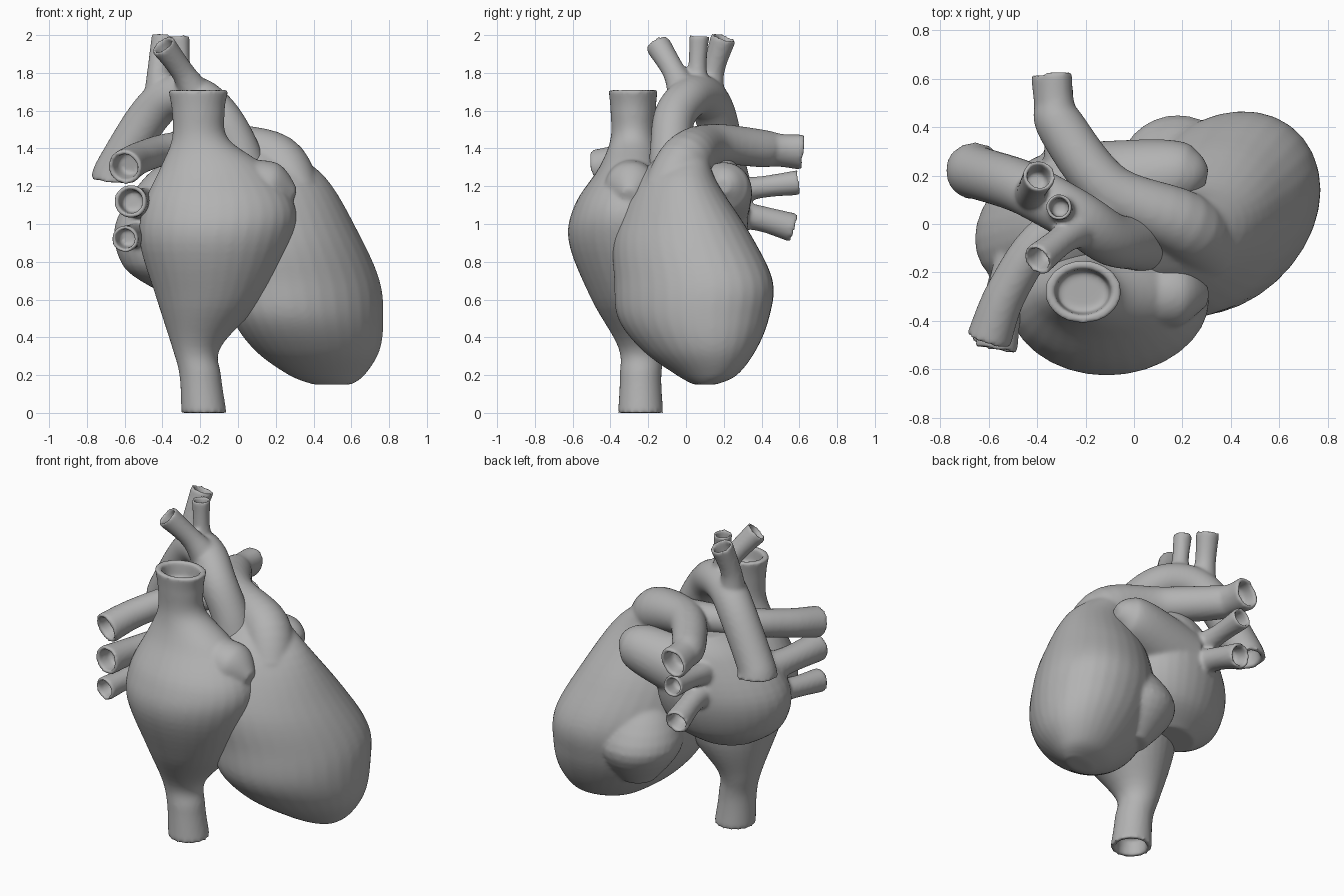
import bpy, bmesh, math
from mathutils import Vector, Matrix

cube = bpy.data.objects.get("Cube")
if cube:
    bpy.data.objects.remove(cube, do_unlink=True)

shade = .45
colour = (shade, shade, shade, 1)
grey = bpy.data.materials.new("plain grey")
grey.use_nodes = True
grey.diffuse_color = colour
grey.node_tree.nodes["Principled BSDF"].inputs["Base Color"].default_value = colour

SIDES = 32
STEPS = 6


def spline(rows):
    """Catmull-Rom interpolation of rows of (x, y, z, rx, ry); ry defaults to rx."""
    points = [Vector(row if len(row) == 5 else (*row, row[-1])) for row in rows]
    points = [points[0], *points, points[-1]]
    result = []
    for before, start, end, after in zip(points, points[1:], points[2:], points[3:]):
        for step in range(STEPS):
            t = step / STEPS
            linear = end - before
            square = 2 * before - 5 * start + 4 * end - after
            cubic = 3 * start - before - 3 * end + after
            result.append(start + (linear * t + square * t ** 2 + cubic * t ** 3) / 2)
    return result + [points[-1]]


def bore(ring, direction):
    """Rim and blind hole continuing inward from an end ring."""
    centre, frame, rx, ry = ring
    return [(centre + direction * depth, frame, rx * scale, ry * scale)
            for depth, scale in ((0, .74), (.1, .66))]


def loft(bm, rows, level=False, skew=0, start_open=False, end_open=False):
    """Skin elliptical sections, kept level or turned to follow the path."""
    sections = spline(rows)
    centres = [section.to_3d() if len(section) == 3 else Vector(section[:3]) for section in sections]
    last = len(sections) - 1
    rings = []
    frame = Matrix.Identity(3)
    heading = Vector((0, 0, 1))
    for i, section in enumerate(sections):
        if not level:
            tangent = (centres[min(i + 1, last)] - centres[max(i - 1, 0)]).normalized()
            frame = heading.rotation_difference(tangent).to_matrix() @ frame
            heading = tangent
        rings.append((centres[i], frame.copy(), section[3], section[4]))

    inner_start = bore(rings[0], (centres[1] - centres[0]).normalized())
    inner_end = bore(rings[-1], (centres[-2] - centres[-1]).normalized())
    if start_open:
        rings = inner_start[::-1] + rings
    if end_open:
        rings = rings + inner_end

    loops = []
    angles = [math.tau * k / SIDES for k in range(SIDES)]
    for centre, frame, rx, ry in rings:
        loops.append([bm.verts.new(centre + frame @ Vector((rx * math.cos(a), ry * math.sin(a + skew), 0)))
                      for a in angles])
    for low, high in zip(loops, loops[1:]):
        for k in range(SIDES):
            bm.faces.new((low[k - 1], low[k], high[k], high[k - 1]))
    bm.faces.new(loops[0][::-1])
    bm.faces.new(loops[-1])


def vessel(bm, radius, *path, root=1.1):
    """Open tube of even radius, widened at its root and its rim."""
    scales = [root] + [1] * (len(path) - 2) + [1.1]
    loft(bm, [(*point, radius * scale) for point, scale in zip(path, scales)], end_open=True)


def finish(name, bm, smoothing):
    """Fuse the overlapping pieces of one organ into a smooth skin."""
    mesh = bpy.data.meshes.new(name)
    bm.to_mesh(mesh)
    bm.free()
    mesh.materials.append(grey)
    obj = bpy.data.objects.new(name, mesh)
    bpy.context.collection.objects.link(obj)
    fuse = obj.modifiers.new("fuse", 'REMESH')
    fuse.mode = 'VOXEL'
    fuse.voxel_size = .012
    fuse.use_smooth_shade = True
    relax = obj.modifiers.new("relax", 'SMOOTH')
    relax.factor = .5
    relax.iterations = smoothing


# Right atrium with the upper and lower great veins
bm = bmesh.new()
loft(bm, [(-.18, -.24, 0, .12), (-.2, -.24, .2, .11), (-.22, -.23, .35, .13),
          (-.15, -.25, .6, .28, .25), (-.12, -.3, .9, .4, .32), (-.1, -.31, 1.1, .4, .28),
          (-.13, -.29, 1.3, .28, .17), (-.2, -.28, 1.45, .15, .12),
          (-.21, -.28, 1.6, .14, .12), (-.21, -.28, 1.71, .16, .13)],
     level=True, start_open=True, end_open=True)
# Right atrial lobe
loft(bm, [(-.1, -.3, 1.2, .13), (.1, -.29, 1.2, .14), (.2, -.29, 1.18, .13), (.3, -.3, 1.15, .04)])
finish("right_atrium", bm, 6)

# Ventricles
bm = bmesh.new()
loft(bm, [(.5, .1, .15, .1, .06), (.47, .11, .2, .2, .16), (.42, .07, .33, .33, .3),
          (.37, .04, .5, .4, .4), (.34, .04, .7, .41, .42), (.27, -.02, .95, .37, .36),
          (.2, -.05, 1.25, .26, .2), (.12, .03, 1.43, .09)], level=True, skew=.25)
# Rear bulge of the ventricles
loft(bm, [(.2, .2, .35, .1), (.18, .2, .6, .25), (.17, .12, .9, .12)], level=True)
# Lung artery and its two forks
loft(bm, [(.3, -.1, 1.15, .14), (.2, 0, 1.34, .14), (-.1, .14, 1.42, .11),
          (-.3, .4, 1.4, .1), (-.33, .5, 1.39, .09, .08), (-.34, .62, 1.38, .1, .08)], end_open=True)
vessel(bm, .085, (0, .12, 1.43), (-.35, -.04, 1.4), (-.52, -.27, 1.35), (-.6, -.48, 1.3))
finish("ventricles_and_lung_artery", bm, 8)

# Left atrium
bm = bmesh.new()
loft(bm, [(-.3, 0, .66, .15, .12), (-.29, 0, .78, .32, .26), (-.28, .02, 1, .37, .31),
          (-.24, .05, 1.25, .25), (-.2, .1, 1.36, .13)], level=True, skew=.25)
# Left atrial lobe
loft(bm, [(-.2, .15, 1.1, .19), (.14, .2, 1.18, .15), (.24, .2, 1.2, .11), (.3, .19, 1.2, .04)])
# Lung veins
vessel(bm, .06, (-.28, .1, 1.15), (-.31, .36, 1.19), (-.32, .6, 1.22), root=1.8)
vessel(bm, .07, (-.28, .1, 1.05), (-.3, .34, 1.04), (-.33, .57, .98), root=1.8)
vessel(bm, .08, (-.42, 0, 1.08), (-.52, -.25, 1.11), (-.57, -.52, 1.12), root=1.5)
vessel(bm, .065, (-.42, 0, .95), (-.54, -.25, .94), (-.6, -.5, .92), root=1.7)
finish("left_atrium", bm, 6)

# Arched main artery
bm = bmesh.new()
vessel(bm, .11, (.06, -.08, 1.2), (0, -.08, 1.4), (-.1, -.06, 1.57), (-.22, .02, 1.67),
       (-.36, .1, 1.67), (-.48, .16, 1.56), (-.64, .21, 1.3), (-.66, .22, 1.23))
# Three upper branches
vessel(bm, .062, (-.21, 0, 1.66), (-.29, -.06, 1.8), (-.4, -.15, 1.95), root=1.6)
vessel(bm, .05, (-.29, .06, 1.66), (-.3, .06, 1.82), (-.31, .07, 2), root=1.8)
vessel(bm, .062, (-.41, .12, 1.62), (-.42, .14, 1.8), (-.39, .2, 1.99), root=1.6)
finish("main_artery", bm, 6)
